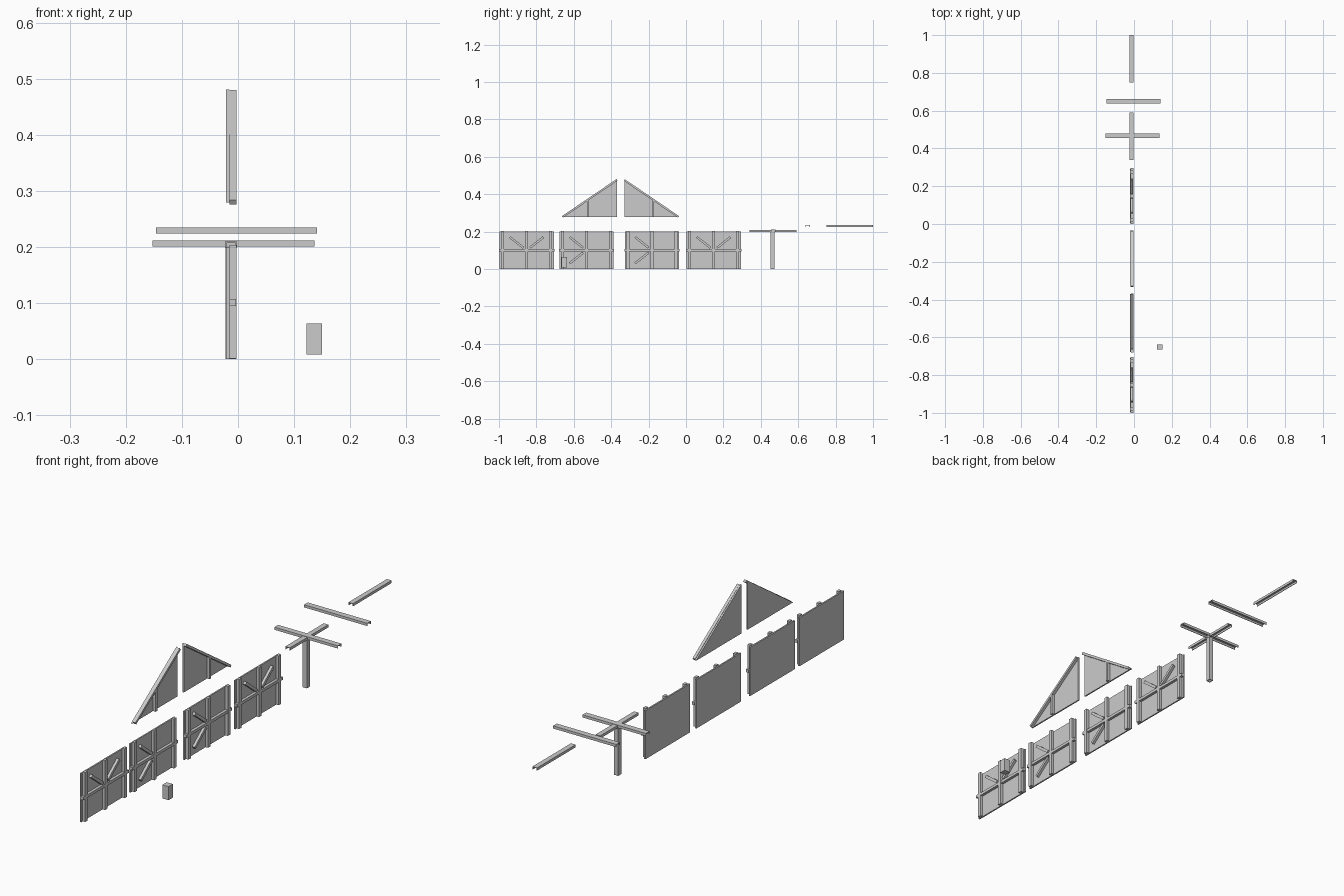
import bpy, math
from mathutils import Matrix, Vector

if "Cube" in bpy.data.objects:
    bpy.data.objects.remove(bpy.data.objects["Cube"])

X0, X1, X2 = -0.021, -0.015, -0.003   # sheet back, sheet front, rib front


def mesh_object(name, verts, faces):
    me = bpy.data.meshes.new(name)
    me.from_pydata([tuple(v) for v in verts], [], faces)
    me.update()
    ob = bpy.data.objects.new(name, me)
    bpy.context.collection.objects.link(ob)
    return ob


def prism(name, profile, a, b, place):
    """Extrude a 2D profile from a to b; place(u, v, w) gives the 3D point."""
    n = len(profile)
    verts = [Vector(place(u, v, w)) for w in (a, b) for u, v in profile]
    faces = [tuple(range(n))[::-1], tuple(range(n, 2 * n))]
    faces += [(i, (i + 1) % n, n + (i + 1) % n, n + i) for i in range(n)]
    # keep the face normals outward for every orientation
    o = Vector(place(0, 0, 0))
    ex, ey, ez = (Vector(place(*c)) - o for c in ((1, 0, 0), (0, 1, 0), (0, 0, 1)))
    area = sum(profile[i][0] * profile[(i + 1) % n][1] - profile[(i + 1) % n][0] * profile[i][1]
               for i in range(n))
    if ex.cross(ey).dot(ez) * area * (b - a) < 0:
        faces = [f[::-1] for f in faces]
    return mesh_object(name, verts, faces)


def box(name, x, y, z):
    return prism(name, [(x[0], y[0]), (x[1], y[0]), (x[1], y[1]), (x[0], y[1])],
                 z[0], z[1], lambda u, v, w: (u, v, w))


def brace(name, p, q, width=0.012, x1=X2 - 0.001):
    """Rib lying on a sheet between two (y, z) points."""
    p, q = Vector(p), Vector(q)
    d = (q - p).normalized() * width / 2
    s = Vector((-d.y, d.x))
    return prism(name, [p - s, q - s, q + s, p + s], X1, x1, lambda u, v, w: (w, u, v))


def channel_profile(w, h, t=0.0025):
    """Channel open downward, centred on u = 0, top at v = 0."""
    a = w / 2
    return [(-a, -h), (-a, 0), (a, 0), (a, -h), (a - t, -h), (a - t, -t), (-a + t, -t), (-a + t, -h)]


# wall panels with studs, a mid rail and diagonal braces
walls = [(-0.852, [(-1, 1), (1, 1)]), (-0.532, [(-1, 1), (-1, -1)]),
         (-0.182, [(-1, 1), (-1, -1)]), (0.148, [(-1, 1), (1, 1)])]
for k, (cy, diagonals) in enumerate(walls, 1):
    box(f"wall_sheet_{k}", (X0, X1), (cy - 0.145, cy + 0.145), (0, 0.2))
    for name, off in (("left", -0.128), ("middle", 0), ("right", 0.128)):
        y = cy + off
        box(f"wall_{k}_{name}_stud", (X1, X2), (y - 0.008, y + 0.008), (0.001, 0.204))
    box(f"wall_{k}_mid_rail", (X1, X2 - 0.0005), (cy - 0.148, cy + 0.148), (0.095, 0.107))
    for j, (sy, sz) in enumerate(diagonals, 1):
        brace(f"wall_{k}_brace_{j}", (cy + sy * 0.018, 0.101 + sz * 0.013),
              (cy + sy * 0.09, 0.101 + sz * 0.07))

# triangular gable halves
for k, (tip, peak) in enumerate(((-0.665, -0.37), (-0.035, -0.33)), 1):
    base, top = 0.279, 0.481
    s = 1 if peak > tip else -1
    prism(f"gable_sheet_{k}", [(tip, base), (peak, base), (peak, top)], X0, X1,
          lambda u, v, w: (w, u, v))
    brace(f"gable_rafter_{k}", (tip + s * 0.006, base + 0.001), (peak, top - 0.005), 0.01, X2)
    y = tip + s * 0.14
    box(f"gable_stud_{k}", (X1, X2), (y - 0.005, y + 0.005), (base, base + 0.092))

# roof and floor beams
cx, w, h = -0.0125, 0.021, 0.011
channel = channel_profile(w, h)
wide = channel_profile(0.024, h)
prism("lower_long_beam", channel, 0.34, 0.59, lambda u, v, t: (cx + u, t, 0.21 + v))
prism("lower_cross_beam", wide, -0.152, 0.136, lambda u, v, t: (t, 0.466 + u, 0.2115 + v))
prism("upper_cross_beam", wide, -0.146, 0.141, lambda u, v, t: (t, 0.65 + u, 0.235 + v))
prism("upper_long_beam", channel, 0.75, 1.0, lambda u, v, t: (cx + u, t, 0.235 + v))

# square hollow post from two facing channels
for name, s in (("left", -1), ("right", 1)):
    prism(f"post_{name}_half", channel_profile(0.02, 0.0095), 0, 0.2,
          lambda u, v, t: (cx + s * (0.0095 + v), 0.462 + u, t))

# small loose block
box("small_block", (0.122, 0.15), (-0.665, -0.637), (0.008, 0.064))
